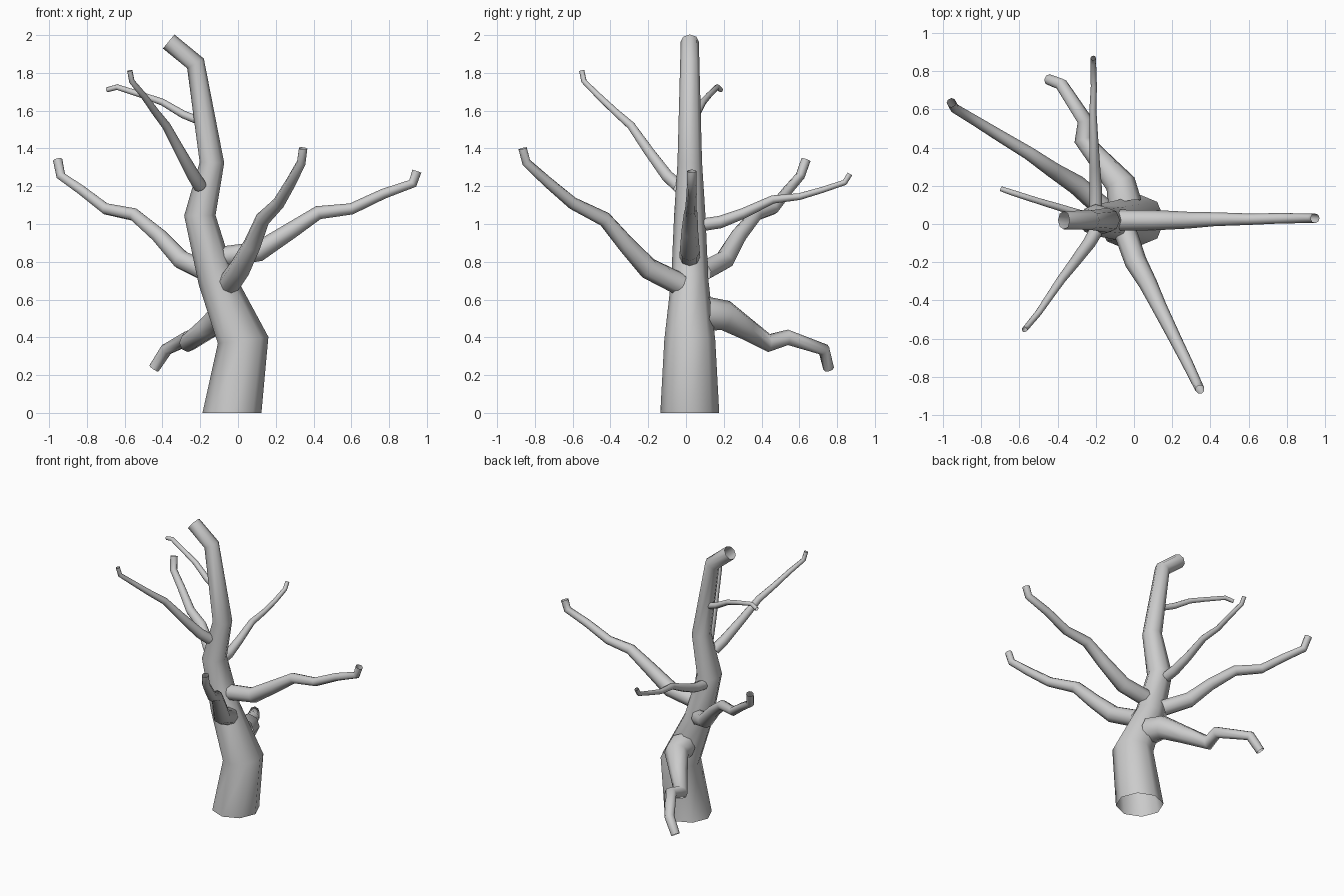
import bpy, bmesh, math
from mathutils import Vector


def limb(name, pts, sides=8, first_dir=None):
    """Open-ended tapered tube through (x, y, z, radius) points."""
    P = [Vector(p[:3]) for p in pts]
    n = len(P)
    segs = [(P[i + 1] - P[i]).normalized() for i in range(n - 1)]
    tans = [first_dir or segs[0]]
    tans += [(segs[i - 1] + segs[i]).normalized() for i in range(1, n - 1)]
    tans.append(segs[-1])
    # carry one reference direction along the path so the tube never twists
    t = tans[0]
    ref = Vector((1, 0, 0)) if abs(t.z) > 0.9 else Vector((0, 0, 1))
    u = (ref - t * ref.dot(t)).normalized()
    bm = bmesh.new()
    rings = []
    for i, c in enumerate(P):
        if i:
            u = tans[i - 1].rotation_difference(tans[i]) @ u
        t = tans[i]
        u = (u - t * u.dot(t)).normalized()
        v = t.cross(u)
        r = pts[i][3]
        rings.append([bm.verts.new(c + r * (math.cos(a) * u + math.sin(a) * v))
                      for a in (2 * math.pi * k / sides for k in range(sides))])
    for a, b in zip(rings, rings[1:]):
        for k in range(sides):
            j = (k + 1) % sides
            bm.faces.new((a[k], a[j], b[j], b[k])).smooth = True
    me = bpy.data.meshes.new(name)
    bm.to_mesh(me)
    bm.free()
    ob = bpy.data.objects.new(name, me)
    bpy.context.collection.objects.link(ob)
    return ob


# Trunk, cut flat at the ground
limb("trunk", [(-.032, .02, 0, .156), (.027, .02, .385, .135), (-.115, .02, .71, .098),
               (-.202, .02, 1.045, .083), (-.138, .02, 1.325, .065),
               (-.225, .02, 1.85, .051), (-.367, .02, 1.966, .048)],
     first_dir=Vector((0, 0, 1)))

# Main branches
limb("right_branch", [(-.09, .02, .825, .055), (.11, .02, .855, .053), (.28, .02, .965, .044),
                      (.425, .025, 1.06, .036), (.60, .025, 1.08, .030),
                      (.77, .03, 1.16, .027), (.925, .03, 1.215, .025), (.947, .03, 1.28, .025)])
limb("front_branch", [(-.05, -.03, .68, .060), (.01, -.20, .765, .058), (.075, -.315, .89, .048),
                      (.13, -.43, 1.025, .040), (.215, -.60, 1.11, .033),
                      (.28, -.73, 1.22, .029), (.335, -.845, 1.325, .025), (.345, -.865, 1.40, .024)])
limb("left_branch", [(-.17, .09, .75, .055), (-.30, .205, .81, .052), (-.42, .28, .94, .042),
                     (-.55, .37, 1.05, .035), (-.70, .46, 1.08, .031),
                     (-.83, .54, 1.18, .027), (-.938, .605, 1.255, .025), (-.955, .635, 1.34, .025)])
limb("drooping_branch", [(-.05, .11, .525, .09), (-.07, .21, .515, .08), (-.165, .32, .445, .060),
                         (-.265, .44, .37, .048), (-.255, .54, .40, .041),
                         (-.38, .73, .335, .033), (-.445, .755, .235, .029)])

# Thin upper branches
limb("upper_front_branch", [(-.20, -.04, 1.20, .036), (-.235, -.10, 1.255, .034),
                            (-.31, -.20, 1.39, .028), (-.38, -.29, 1.52, .023),
                            (-.435, -.37, 1.59, .020), (-.50, -.465, 1.68, .017),
                            (-.562, -.54, 1.755, .015), (-.573, -.552, 1.812, .014)])
limb("upper_back_branch", [(-.20, .08, .995, .034), (-.20, .18, 1.01, .033),
                           (-.205, .30, 1.055, .028), (-.21, .46, 1.13, .022),
                           (-.215, .60, 1.145, .018), (-.21, .72, 1.18, .016),
                           (-.213, .84, 1.22, .015), (-.213, .868, 1.265, .014)])
limb("top_left_branch", [(-.19, .03, 1.54, .022), (-.29, .055, 1.58, .021),
                         (-.40, .09, 1.645, .018), (-.50, .12, 1.68, .016),
                         (-.64, .165, 1.725, .015), (-.695, .184, 1.71, .013)])
